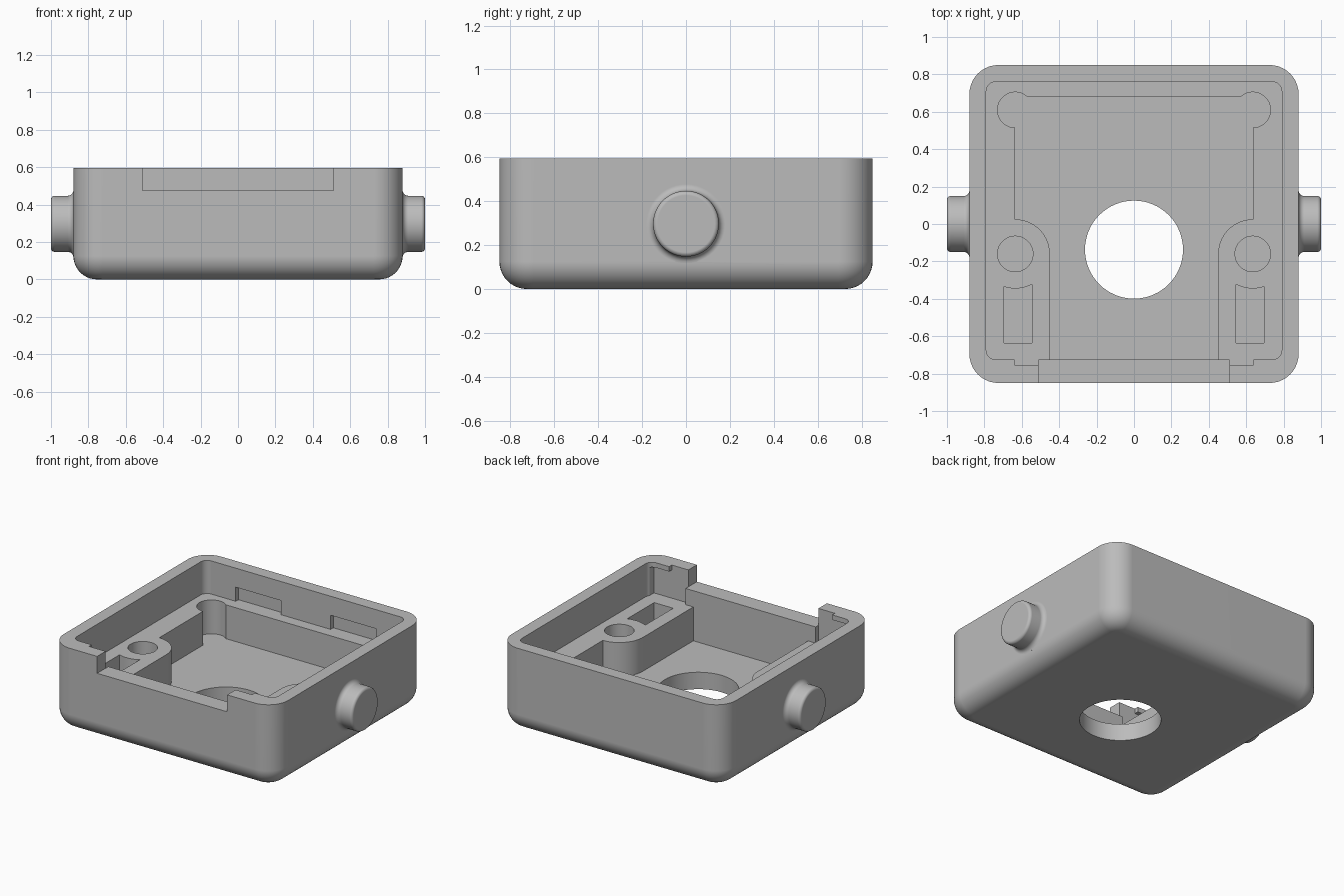
import bpy, bmesh, math

if "Cube" in bpy.data.objects:
    bpy.data.objects.remove(bpy.data.objects["Cube"], do_unlink=True)

TOP, LEDGE, FLOOR, ABOVE = 0.595, 0.36, 0.12, 0.7
POST = (0.635, -0.16)          # screw hole centre, mirrored in x

grey = bpy.data.materials.new("plain_grey")
grey.use_nodes = True
grey.diffuse_color = (0.5, 0.5, 0.5, 1)
grey.node_tree.nodes["Principled BSDF"].inputs["Base Color"].default_value = (0.5, 0.5, 0.5, 1)


def arc(cx, cy, r, a0, a1, n=10):
    angles = [math.radians(a0 + (a1 - a0) * i / n) for i in range(n + 1)]
    return [(cx + r * math.cos(a), cy + r * math.sin(a)) for a in angles]


def circle(cx, cy, r, n=48):
    return arc(cx, cy, r, 0, 360, n)[:-1]


def rect(x0, x1, y0, y1):
    return [(x0, y0), (x1, y0), (x1, y1), (x0, y1)]


def rounded(x0, x1, y0, y1, r):
    return (arc(x0 + r, y0 + r, r, 180, 270) + arc(x1 - r, y0 + r, r, 270, 360)
            + arc(x1 - r, y1 - r, r, 0, 90) + arc(x0 + r, y1 - r, r, 90, 180))


def loft(name, rings):
    """Closed solid through a stack of equal-length rings of 3D points."""
    bm = bmesh.new()
    loops = [[bm.verts.new(p) for p in ring] for ring in rings]
    n = len(loops[0])
    for low, high in zip(loops, loops[1:]):
        for i in range(n):
            j = (i + 1) % n
            bm.faces.new((low[i], low[j], high[j], high[i]))
    bm.faces.new(loops[0][::-1])
    bm.faces.new(loops[-1])
    bmesh.ops.recalc_face_normals(bm, faces=bm.faces)
    mesh = bpy.data.meshes.new(name)
    bm.to_mesh(mesh)
    bm.free()
    mesh.materials.append(grey)
    obj = bpy.data.objects.new(name, mesh)
    bpy.context.collection.objects.link(obj)
    return obj


def prism(outline, z0, z1):
    return loft("cutter", [[(x, y, z) for x, y in outline] for z in (z0, z1)])


def combine(tool, operation):
    tool.hide_render = True
    bpy.context.view_layer.objects.active = case
    mod = case.modifiers.new("combine", "BOOLEAN")
    mod.operation, mod.solver, mod.object = operation, "EXACT", tool
    bpy.ops.object.modifier_apply(modifier=mod.name)
    bpy.data.objects.remove(tool, do_unlink=True)


def cut(outline, z0, z1):
    combine(prism(outline, z0, z1), "DIFFERENCE")


def cut_pair(outline, z0, z1):
    for s in (1, -1):
        cut([(s * x, y) for x, y in outline], z0, z1)


# Outer shell with rounded corners and a filleted bottom edge
FILLET, CORNER, STEPS = 0.125, 0.155, 10
rings = []
for i in range(STEPS + 1):
    a = math.pi / 2 * i / STEPS
    d = FILLET * (1 - math.sin(a))
    z = FILLET * (1 - math.cos(a))
    rings.append([(x, y, z) for x, y in
                  rounded(-0.88 + d, 0.88 - d, -0.85 + d, 0.85 - d, CORNER - d)])
rings.append([(x, y, TOP) for x, y, _ in rings[-1]])
case = loft("open_case", rings)
bpy.context.view_layer.objects.active = case

# Upper cavity down to the ledge
cut(rounded(-0.79, 0.79, -0.725, 0.76, 0.05), LEDGE, ABOVE)

# Front corner recesses, with a small overhanging lip beside each
cut_pair(rect(0.51, 0.64, -0.755, -0.7), LEDGE, ABOVE)
cut_pair(rect(0.63, 0.78, -0.755, -0.7), LEDGE, 0.56)

# Lower cavity between the side rails, curved round the screw posts
half = [(0.45, -0.725)] + arc(*POST, 0.185, 180, 90, 14) + [(0.635, 0.68)]
cut(half + [(-x, y) for x, y in reversed(half)], FLOOR, 0.42)

# Rear corner reliefs, screw holes and rail slots
cut_pair(circle(0.635, 0.61, 0.095), FLOOR, 0.45)
cut_pair(circle(*POST, 0.095), FLOOR, 0.45)
cut_pair([(0.545, -0.635), (0.695, -0.635)] + arc(*POST, 0.185, -71, -119, 8), FLOOR, 0.45)

# Front notch, rear catch slots and floor opening
cut(rect(-0.51, 0.51, -0.95, -0.7), 0.475, ABOVE)
cut_pair(rect(0.195, 0.55, 0.7, 0.79), LEDGE, 0.46)
cut(circle(0, -0.137, 0.262, 64), -0.1, 0.3)

# Side buttons: a turned profile of (distance along x, radius)
profile = [(0.84, 0.18), (0.88, 0.18)]
profile += [(x, r) for x, r in arc(0.91, 0.18, 0.03, 180, 270, 6)[1:]]
profile += arc(0.98, 0.13, 0.02, 90, 0, 6)
for side in (1, -1):
    turned = [[(side * x, y, z + 0.297) for y, z in circle(0, 0, r)] for x, r in profile]
    combine(loft("side_button", turned), "UNION")

# Smooth the curves while keeping hard edges and flat walls
bpy.ops.object.select_all(action="DESELECT")
case.select_set(True)
bpy.context.view_layer.objects.active = case
bpy.ops.object.shade_smooth_by_angle(angle=math.radians(30))
flat = case.modifiers.new("flat_walls", "WEIGHTED_NORMAL")
flat.keep_sharp = True
